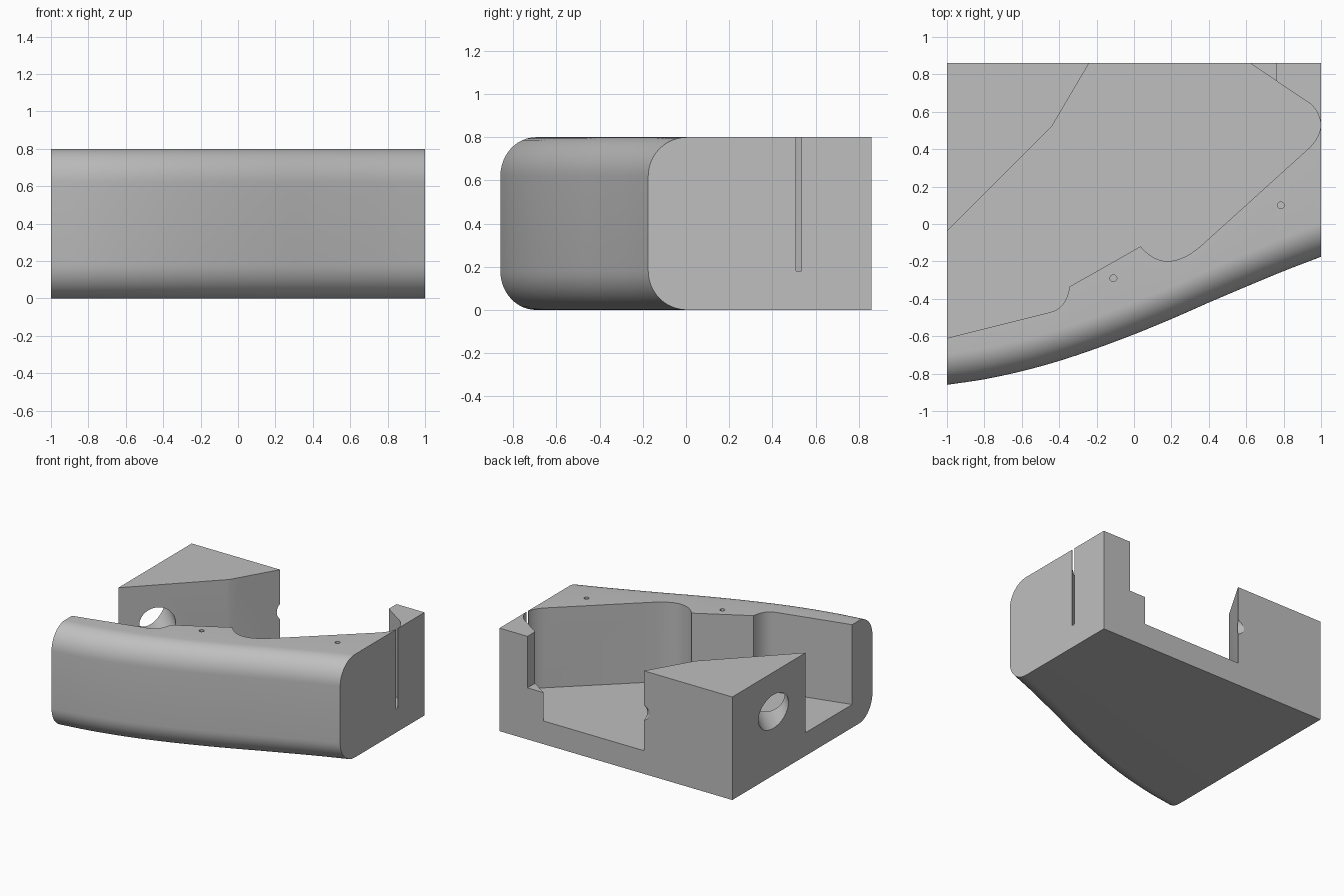
import bpy, bmesh, math
from mathutils import Vector

cube = bpy.data.objects.get("Cube")
if cube:
    bpy.data.objects.remove(cube, do_unlink=True)

BACK, TOP, FLOOR = 0.86, 0.8, 0.18

grey = bpy.data.materials.new("plain grey")
grey.use_nodes = True
grey.diffuse_color = (0.52, 0.52, 0.52, 1)
grey.node_tree.nodes["Principled BSDF"].inputs["Base Color"].default_value = (0.52, 0.52, 0.52, 1)


def make(name, bm):
    bmesh.ops.recalc_face_normals(bm, faces=bm.faces[:])
    mesh = bpy.data.meshes.new(name)
    bm.to_mesh(mesh)
    bm.free()
    mesh.materials.append(grey)
    obj = bpy.data.objects.new(name, mesh)
    bpy.context.collection.objects.link(obj)
    return obj


def loft(name, rings):
    """Skin a list of equal closed rings and cap both ends."""
    bm = bmesh.new()
    loops = [[bm.verts.new(p) for p in ring] for ring in rings]
    n = len(loops[0])
    for a, b in zip(loops, loops[1:]):
        for i in range(n):
            j = (i + 1) % n
            bm.faces.new((a[i], a[j], b[j], b[i]))
    bm.faces.new(loops[0])
    bm.faces.new(loops[-1])
    return make(name, bm)


def prism(name, outline, z0, z1):
    return loft(name, [[(x, y, z) for x, y in outline] for z in (z0, z1)])


def box(name, x0, x1, y0, y1, z0, z1):
    return prism(name, [(x0, y0), (x1, y0), (x1, y1), (x0, y1)], z0, z1)


def drill(name, centre, direction, radius, length):
    bm = bmesh.new()
    bmesh.ops.create_cone(bm, cap_ends=True, segments=40, radius1=radius,
                          radius2=radius, depth=length)
    obj = make(name, bm)
    turn = Vector(direction).to_track_quat('Z', 'Y').to_matrix().to_4x4()
    turn.translation = centre
    obj.data.transform(turn)
    return obj


def bend(p0, c, p1, steps=12):
    """Quadratic curve for rounded pocket corners."""
    p0, c, p1 = Vector(p0), Vector(c), Vector(p1)
    return [tuple(p0 * (1 - t) ** 2 + c * 2 * t * (1 - t) + p1 * t * t)
            for t in (i / steps for i in range(steps + 1))]


# Body: rounded front edge swept along a gentle S-shaped curve
FRONT = [-0.86, -0.83, -0.787, -0.732, -0.665, -0.59, -0.508, -0.42, -0.335, -0.252, -0.175]


def front_y(x):
    """Smooth interpolation through the evenly spaced front points."""
    u = (x + 1) * 5
    i = min(int(u), 9)
    t = u - i
    p = [2 * FRONT[0] - FRONT[1]] + FRONT + [2 * FRONT[-1] - FRONT[-2]]
    a, b, c, d = p[i:i + 4]
    return 0.5 * (2 * b + (c - a) * t + (2 * a - 5 * b + 4 * c - d) * t ** 2
                  + (3 * b - a - 3 * c + d) * t ** 3)


def section(x):
    y, r = front_y(x), 0.1725 + 0.0075 * x
    quarter = [k * math.pi / 24 for k in range(13)]
    low = [(x, y + r * (1 - math.sin(a)), FLOOR * (1 - math.cos(a))) for a in quarter[::-1]]
    low = [(x, y + r * (1 - math.cos(a)), FLOOR * (1 - math.sin(a))) for a in quarter[::-1]]
    high = [(px, py, TOP - pz) for px, py, pz in low[::-1]]
    return [(x, BACK, 0)] + low + high + [(x, BACK, TOP)]


body = loft("mount_body", [section(-1 + k / 20) for k in range(41)])

# Open pocket, running out through the back and the right side
pocket = [(-1.1, -0.635)]
pocket += bend((-0.45, -0.472), (-0.36, -0.45), (-0.345, -0.335))
pocket += bend((0.035, -0.12), (0.17, -0.28), (0.36, -0.115))
pocket += bend((0.94, 0.41), (1.05, 0.525), (0.95, 0.637))
pocket += [(0.62, BACK), (0.47, 0.96), (-0.181, 0.96), (-0.44, 0.52), (-1.1, -0.14)]

cutters = [
    prism("pocket_cutter", pocket, FLOOR, 1),
    # Lowered step beside the back post
    box("step_cutter", 0.5, 0.76, 0.7, 0.96, 0.4, 1.1),
    # Thin slot through the left side
    box("slot_cutter", 0.95, 1.1, 0.51, 0.535, FLOOR + 0.001, 1.2),
    # Large slanted hole and the partial hole at the back edge
    drill("large_hole_cutter", (-0.9, 0.255, 0.495), (1, -1, 0), 0.13, 0.7),
    drill("edge_hole_cutter", (-0.213, 0.906, 0.475), (0.862, -0.507, 0), 0.08, 0.6),
    # Screw holes in the top
    drill("screw_hole_cutter", (-0.11, -0.29, 0.8), (0, 0, 1), 0.018, 0.6),
    drill("screw_hole_cutter", (0.785, 0.1, 0.8), (0, 0, 1), 0.018, 0.6),
]

bpy.context.view_layer.objects.active = body
body.select_set(True)
for cutter in cutters:
    cutter.hide_render = True
    mod = body.modifiers.new("cut", 'BOOLEAN')
    mod.operation = 'DIFFERENCE'
    mod.solver = 'EXACT'
    mod.object = cutter
    bpy.ops.object.modifier_apply(modifier=mod.name)
    bpy.data.objects.remove(cutter, do_unlink=True)

bpy.ops.object.shade_smooth_by_angle(angle=math.radians(25))
